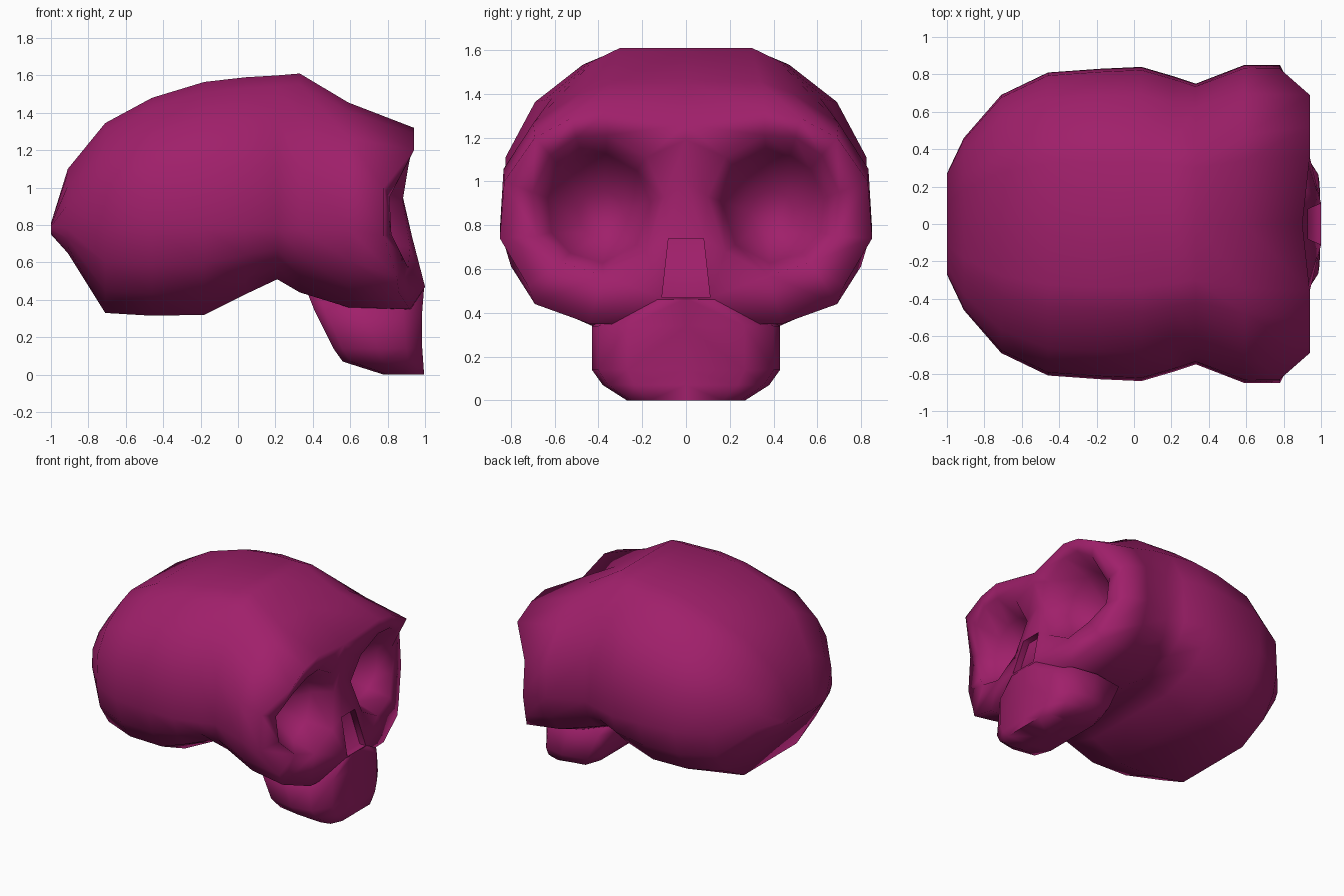
import bpy, bmesh, math
from mathutils import Vector

cube = bpy.data.objects.get("Cube")
if cube:
    bpy.data.objects.remove(cube, do_unlink=True)

bone = bpy.data.materials.new("magenta bone")
bone.use_nodes = True
colour = (0.35, 0.014, 0.145, 1)
bone.diffuse_color = colour
bone.node_tree.nodes["Principled BSDF"].inputs["Base Color"].default_value = colour


def add_points(bm, points):
    return [bm.verts.new(p) for p in points]


def bridge(bm, loop_a, loop_b, closed=False):
    """Join two point rows of equal length with quads."""
    count = len(loop_a)
    for i in range(count if closed else count - 1):
        j = (i + 1) % count
        bm.faces.new((loop_a[i], loop_a[j], loop_b[j], loop_b[i]))


def finish(bm, name):
    """Turn a half mesh into a smooth object mirrored across y."""
    bmesh.ops.recalc_face_normals(bm, faces=bm.faces)
    mesh = bpy.data.meshes.new(name)
    bm.to_mesh(mesh)
    bm.free()
    mesh.materials.append(bone)
    obj = bpy.data.objects.new(name, mesh)
    bpy.context.collection.objects.link(obj)
    mirror = obj.modifiers.new("Mirror", "MIRROR")
    mirror.use_axis = (False, True, False)
    mirror.merge_threshold = 0.002
    bpy.ops.object.select_all(action="DESELECT")
    obj.select_set(True)
    bpy.context.view_layer.objects.active = obj
    bpy.ops.object.modifier_apply(modifier=mirror.name)
    bpy.ops.object.shade_smooth_by_angle(angle=math.radians(88))
    return obj


# Cranium: half sections from crown to base, lofted from back to face
bm = bmesh.new()
section = [(0, 1), (.4, 1), (.56, .93), (.82, .72), (.98, .41), (1, 0),
           (.94, -.4), (.79, -.74), (.46, -1), (0, -1)]
stations = [  # x, half width, bottom, top
    (-1, .27, .75, .81), (-.91, .46, .65, 1.1), (-.71, .69, .33, 1.345),
    (-.46, .81, .315, 1.48), (-.18, .83, .32, 1.565), (.04, .84, .43, 1.59),
    (.21, .79, .51, 1.6), (.33, .75, .44, 1.61), (.59, .85, .36, 1.455)]
middle = .78
rows = []
for x, width, low, high in stations:
    rows.append(add_points(bm, [
        (x, y * width, middle + v * (high - middle if v > 0 else middle - low))
        for y, v in section]))

# Face rim: arched brow, temple, cheek, upper jaw
rim = add_points(bm, [
    (.9, 0, 1.26), (.94, .36, 1.32), (.94, .52, 1.29), (.94, .69, 1.2),
    (.78, .83, 1), (.78, .85, .74), (.85, .72, .52), (.86, .69, .44),
    (.92, .44, .35), (.93, 0, .34)])
rows.append(rim)
for back, front in zip(rows, rows[1:]):
    bridge(bm, back, front)
bm.faces.new(rows[0])

# Eye socket: edge, wall and small flat floor
edge = add_points(bm, [
    (.91, .18, 1.11), (.93, .36, 1.21), (.93, .5, 1.2), (.9, .62, 1.12),
    (.81, .7, .95), (.82, .68, .75), (.88, .57, .63), (.91, .38, .57),
    (.92, .18, .68), (.88, .1, .93)])
outer = edge
for depth, scale in ((.73, .78), (.57, .34)):
    centre = Vector((depth, .385, .83))
    inner = []
    for v in edge:
        p = centre + (v.co - centre) * scale
        p.x = depth
        inner.append(bm.verts.new(p))
    bridge(bm, outer, inner, closed=True)
    outer = inner
bm.faces.new(outer)

# Bridge of the nose and the skin between rim and socket
brow, root = add_points(bm, [(.9, 0, 1.19), (.87, 0, 1)])
nose = add_points(bm, [(.93, 0, .74), (.93, .08, .74), (1, .11, .47), (1, 0, .47)])
bridge(bm, rim[1:7], edge[1:7])
top_mid, top_side, low_side, low_mid = nose
for face in (
        (rim[0], rim[1], edge[1]), (rim[0], edge[1], edge[0], brow),
        (rim[6], rim[7], edge[6]), (rim[7], rim[8], edge[7], edge[6]),
        (brow, edge[0], edge[9], root), (root, edge[9], top_side, top_mid),
        (edge[9], edge[8], top_side), (top_side, edge[8], low_side),
        (edge[8], edge[7], low_side), (edge[7], rim[8], low_side),
        (low_side, rim[8], rim[9], low_mid)):
    bm.faces.new(face)

# Shallow nose hollow
hollow = add_points(bm, [v.co - Vector((.05, 0, 0)) for v in nose])
bridge(bm, nose, hollow)
bm.faces.new(hollow)
finish(bm, "skull")

# Jaw: half outlines stacked from the nose down to the teeth line
bm = bmesh.new()
outline = [(1, 0), (1, .62), (.82, .93), (.5, 1), (.1, .92), (0, .6), (0, 0)]
levels = [  # z, rear, front, half width
    (.465, .36, .995, .2), (.34, .41, .985, .43), (.14, .51, .985, .43),
    (.07, .56, .99, .38), (0, .78, .995, .27)]
rows = []
for z, rear, front, width in levels:
    rows.append(add_points(bm, [
        (rear + u * (front - rear), v * width, z) for u, v in outline]))
for upper, lower in zip(rows, rows[1:]):
    bridge(bm, upper, lower)
bm.faces.new(rows[0])
bm.faces.new(rows[-1])
finish(bm, "jaw")
